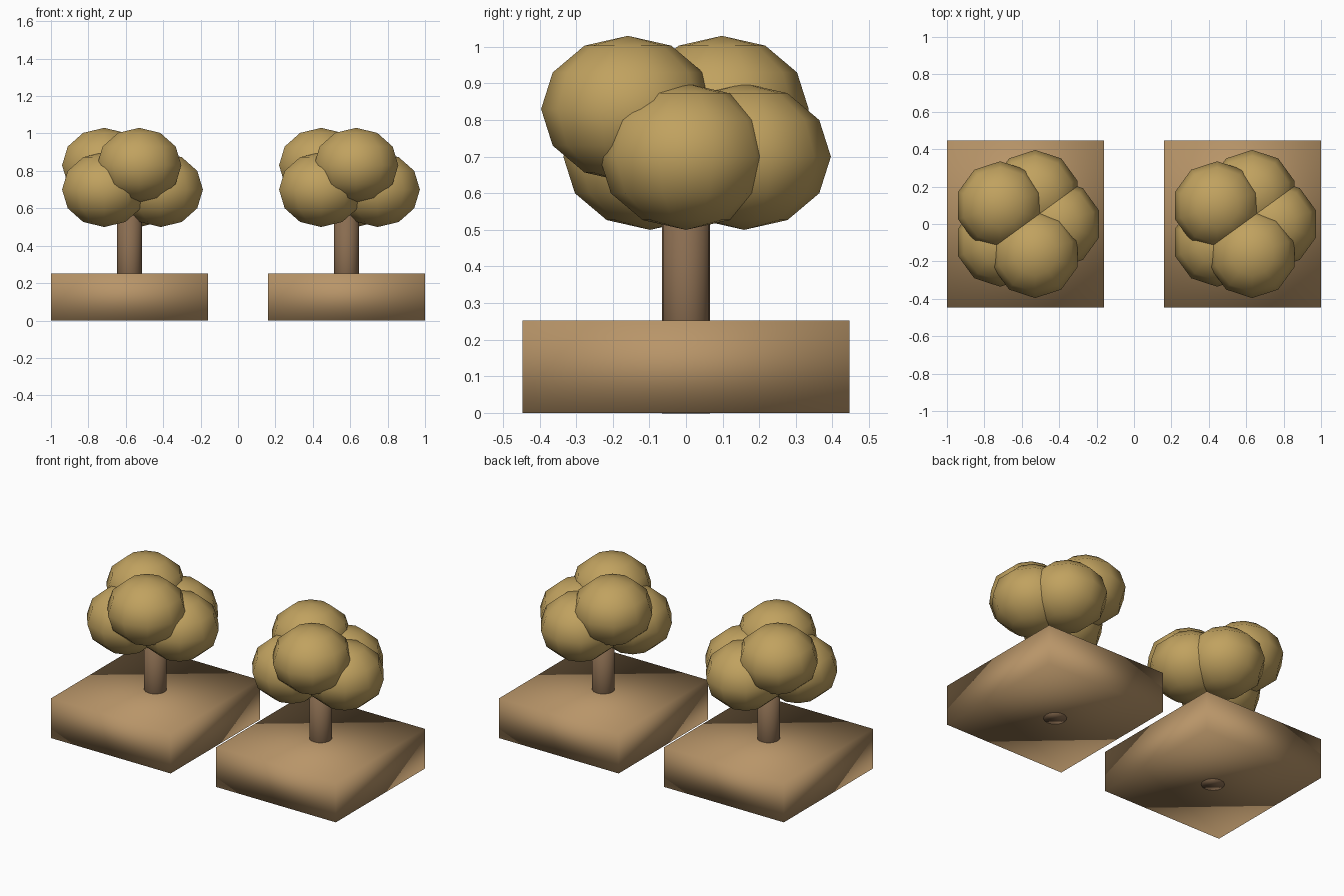
import bpy
import bmesh
from math import cos, sin, radians
from mathutils import Matrix, Vector

cube = bpy.data.objects.get("Cube")
if cube:
    bpy.data.objects.remove(cube, do_unlink=True)


def material(name, rgb):
    mat = bpy.data.materials.new(name)
    mat.use_nodes = True
    colour = (*rgb, 1.0)
    mat.diffuse_color = colour
    mat.node_tree.nodes["Principled BSDF"].inputs["Base Color"].default_value = colour
    return mat


EARTH = material("earth tan", (0.48, 0.30, 0.14))
BARK = material("bark brown", (0.25, 0.15, 0.08))
LEAF = material("leaf gold", (0.53, 0.36, 0.115))


def add_part(name, bm, mat):
    """Turn a bmesh into a smooth-shaded object of one colour."""
    for face in bm.faces:
        face.smooth = True
    mesh = bpy.data.meshes.new(name)
    bm.to_mesh(mesh)
    bm.free()
    mesh.materials.append(mat)
    obj = bpy.data.objects.new(name, mesh)
    bpy.context.collection.objects.link(obj)


def placed(centre, size=(1, 1, 1)):
    return Matrix.Translation(centre) @ Matrix.Diagonal((*size, 1))


# Foliage clump centres: a ring of five, two of them raised
RING = 0.167
HEIGHTS = {0: 0.70, 72: 0.70, 144: 0.83, 216: 0.70, 288: 0.83}
TRUNK_TOP, TRUNK_BOTTOM = 0.64, -0.001

for side, x in (("right", -0.58), ("left", 0.58)):
    # Ground block
    bm = bmesh.new()
    bmesh.ops.create_cube(bm, size=1, matrix=placed((x, 0, 0.126), (0.84, 0.894, 0.252)))
    add_part(f"{side}_ground_block", bm, EARTH)

    # Trunk, running down through the block
    bm = bmesh.new()
    bmesh.ops.create_cone(
        bm, cap_ends=True, segments=16, radius1=0.066, radius2=0.066,
        depth=TRUNK_TOP - TRUNK_BOTTOM,
        matrix=placed((x, 0, (TRUNK_TOP + TRUNK_BOTTOM) / 2)))
    add_part(f"{side}_trunk", bm, BARK)

    # Flattened foliage clumps
    for number, (angle, z) in enumerate(HEIGHTS.items(), 1):
        a = radians(angle)
        centre = Vector((x + RING * cos(a), RING * sin(a), z))
        bm = bmesh.new()
        bmesh.ops.create_uvsphere(
            bm, u_segments=10, v_segments=6, radius=1,
            matrix=placed(centre, (0.237, 0.237, 0.2)))
        add_part(f"{side}_foliage_clump_{number}", bm, LEAF)
